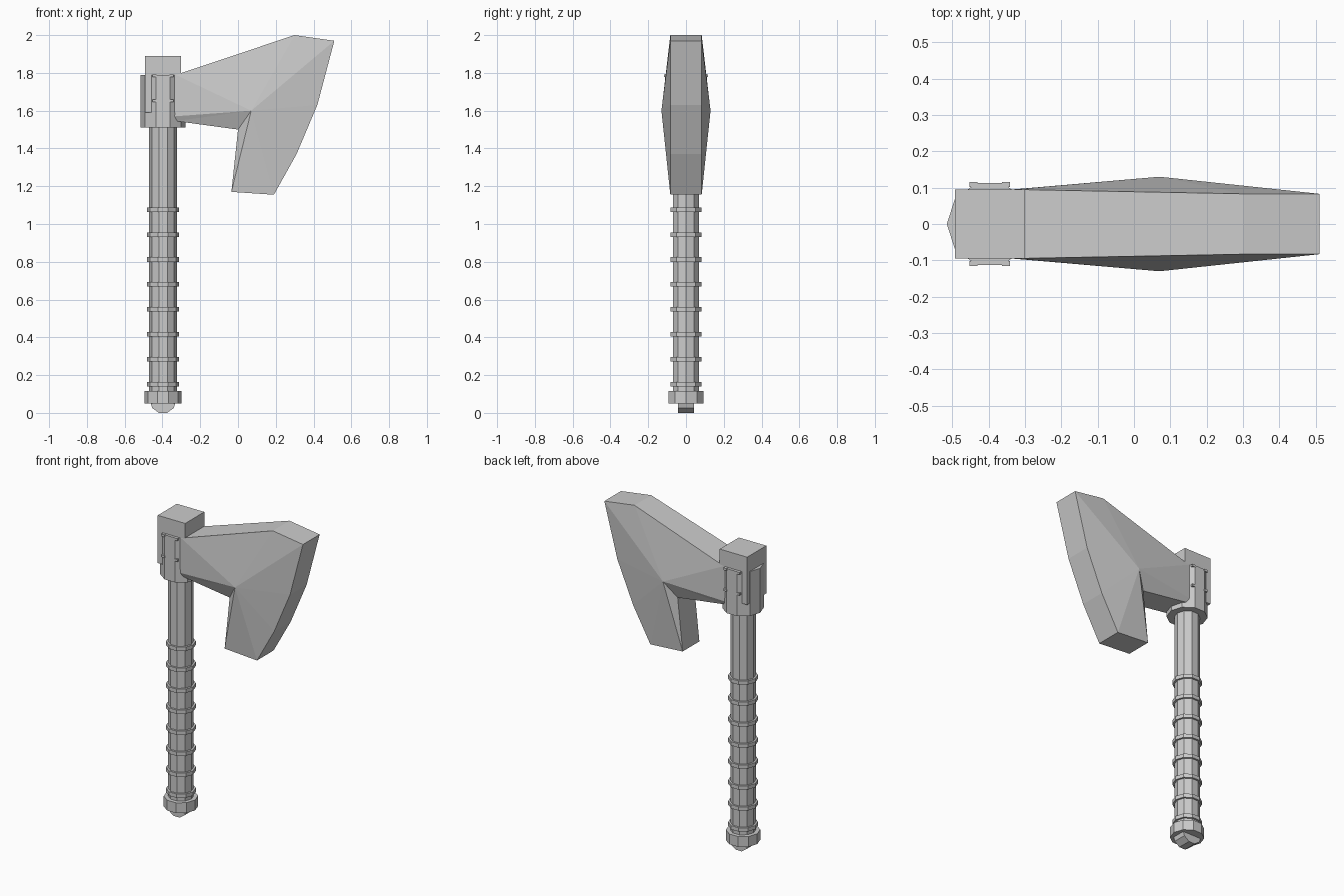
import bpy, bmesh, math
from mathutils import Vector

if "Cube" in bpy.data.objects:
    bpy.data.objects.remove(bpy.data.objects["Cube"])

HX = -0.397  # handle axis


def add_mesh(name, bm):
    bmesh.ops.recalc_face_normals(bm, faces=bm.faces[:])
    me = bpy.data.meshes.new(name)
    bm.to_mesh(me)
    bm.free()
    ob = bpy.data.objects.new(name, me)
    bpy.context.collection.objects.link(ob)
    return ob


def lathe(name, profile, n=10):
    """Ten-sided solid around the handle axis, corners on +/-x."""
    bm = bmesh.new()
    rings = []
    for r, z in profile:
        rings.append([bm.verts.new((HX + r * math.cos(2 * math.pi * i / n),
                                    r * math.sin(2 * math.pi * i / n), z)) for i in range(n)])
    for a, b in zip(rings, rings[1:]):
        for i in range(n):
            bm.faces.new((a[i], a[(i + 1) % n], b[(i + 1) % n], b[i]))
    bm.faces.new(rings[0][::-1])
    bm.faces.new(rings[-1])
    return add_mesh(name, bm)


def box(name, lo, hi):
    bm = bmesh.new()
    bmesh.ops.create_cube(bm, size=1)
    lo, hi = Vector(lo), Vector(hi)
    for v in bm.verts:
        v.co = (lo + hi) / 2 + Vector([c * d for c, d in zip(v.co, hi - lo)])
    return add_mesh(name, bm)


# Handle and grip rings
lathe("handle", [(0.073, 0.08), (0.073, 1.56)])
for k in range(8):
    z = 0.152 + k * 0.132
    lathe(f"grip_ring_{k + 1}", [(0.085, z - 0.012), (0.085, z + 0.012)])

# Pommel with a ten-sided disc lying across it
lathe("pommel", [(0.098, 0.05), (0.098, 0.115)])
bm = bmesh.new()
disc = [bm.verts.new((HX + 0.07 * math.cos(i * math.pi / 5), -0.043,
                      0.0666 + 0.07 * math.sin(i * math.pi / 5))) for i in range(10)]
face = bm.faces.new(disc)
ext = bmesh.ops.extrude_face_region(bm, geom=[face])
bmesh.ops.translate(bm, vec=(0, 0.086, 0),
                    verts=[g for g in ext["geom"] if isinstance(g, bmesh.types.BMVert)])
add_mesh("pommel_disc", bm)

# Collar and head block
lathe("collar", [(0.118, 1.51), (0.118, 1.79)])
box("head_block", (-0.492, -0.095, 1.59), (-0.301, 0.095, 1.89))

# Small clips on the collar
for s in (-1, 1):
    for dx in (-0.045, 0.045):
        for z in (1.653, 1.784):
            y = s * 0.109
            box("collar_clip", (HX + dx - 0.011, y - 0.007, z - 0.007),
                (HX + dx + 0.011, y + 0.007, z + 0.007))

# Blade: outline fanned to a raised point on each side
outline = [(-0.33, 1.79), (0.30, 2.0), (0.51, 1.97), (0.42, 1.63), (0.31, 1.37),
           (0.19, 1.155), (-0.035, 1.17), (0.0, 1.50), (-0.33, 1.545), (-0.335, 1.57)]
half = [0.095] + [0.083] * 7 + [0.083, 0.095]
bm = bmesh.new()
sides = []
for s in (-1, 1):
    ring = [bm.verts.new((x, s * h, z)) for (x, z), h in zip(outline, half)]
    apex = bm.verts.new((0.07, s * 0.13, 1.60))
    for i in range(len(ring)):
        bm.faces.new((ring[i], ring[(i + 1) % len(ring)], apex))
    sides.append(ring)
a, b = sides
for i in range(len(a)):
    j = (i + 1) % len(a)
    bm.faces.new((a[i], a[j], b[j], b[i]))
add_mesh("axe_blade", bm)
